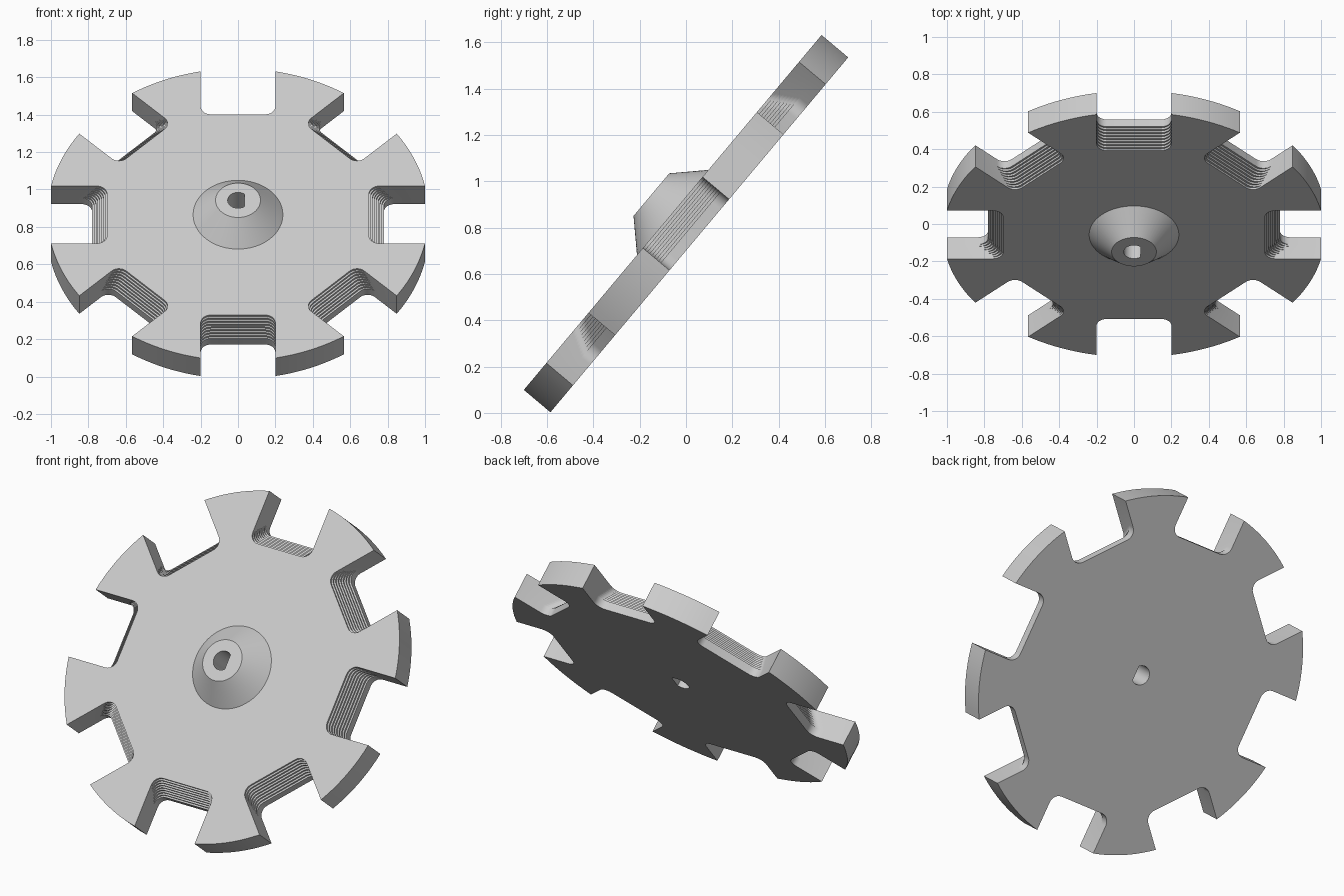
import bpy, bmesh
from math import sin, cos, pi, radians, asin, hypot

cube = bpy.data.objects.get("Cube")
if cube:
    bpy.data.objects.remove(cube, do_unlink=True)

TILT, CENTRE_Z = radians(50), 0.817
HALF = 0.075                  # half thickness of the disc
NOTCHES, HALF_W, TIP = 8, 0.2, 1.0
FILLET, FILLET_STEPS = 0.055, 6
STEPS, STEP_IN, STEP_DOWN = 8, 0.01, 0.0125
SEG = 64

grey = bpy.data.materials.new("light_grey")
grey.use_nodes = True
colour = (0.6, 0.6, 0.6, 1)
grey.diffuse_color = colour
grey.node_tree.nodes["Principled BSDF"].inputs["Base Color"].default_value = colour


def ring(bm, points, z):
    return [bm.verts.new((x, y, z)) for x, y in points]


def bridge(bm, a, b, keep=None):
    """Join two equal loops with quads, optionally only on kept edges."""
    n = len(a)
    for i in range(n):
        j = (i + 1) % n
        if keep is None or (keep[i] and keep[j]):
            bm.faces.new((a[i], a[j], b[j], b[i]))


def cap(bm, outer, inner, up):
    """Fill the flat area between an outline and a hole."""
    edges = []
    for loop in (outer, inner):
        for v, w in zip(loop, loop[1:] + loop[:1]):
            edges.append(bm.edges.get((v, w)) or bm.edges.new((v, w)))
    bmesh.ops.triangle_fill(bm, use_beauty=True, edges=edges, normal=(0, 0, up))


def finish(bm, name):
    bmesh.ops.recalc_face_normals(bm, faces=bm.faces[:])
    mesh = bpy.data.meshes.new(name)
    bm.to_mesh(mesh)
    bm.free()
    mesh.materials.append(grey)
    obj = bpy.data.objects.new(name, mesh)
    bpy.context.collection.objects.link(obj)
    obj.rotation_euler.x = TILT
    obj.location.z = CENTRE_Z
    bpy.ops.object.select_all(action='DESELECT')
    obj.select_set(True)
    bpy.context.view_layer.objects.active = obj
    bpy.ops.object.shade_smooth_by_angle(angle=radians(30))


def circle(r):
    return [(r * cos(2 * pi * i / SEG), r * sin(2 * pi * i / SEG)) for i in range(SEG)]


def d_hole():
    """Round shaft hole with one flat side."""
    return [(min(x, 0.035), y) for x, y in circle(0.055)]


def outline(floor):
    """Notched disc outline; also flags the points on the notch floors."""
    radius = hypot(TIP, HALF_W)
    half = asin(HALF_W / radius)
    points, flags = [], []
    for k in range(NOTCHES):
        a = k * 2 * pi / NOTCHES
        side = []
        for i in range(FILLET_STEPS + 1):
            t = pi / 2 * i / FILLET_STEPS
            side.append((floor + FILLET * (1 - sin(t)), -HALF_W + FILLET * (1 - cos(t))))
        notch = [(TIP, -HALF_W)] + side + [(u, -v) for u, v in reversed(side)] + [(TIP, HALF_W)]
        points += [(u * cos(a) - v * sin(a), u * sin(a) + v * cos(a)) for u, v in notch]
        flags += [False] + [True] * (2 * len(side)) + [False]
        span = 2 * pi / NOTCHES - 2 * half
        for i in range(1, 10):
            b = a + half + span * i / 10
            points.append((radius * cos(b), radius * sin(b)))
            flags.append(False)
    return points, flags


# Notched disc, with stepped notch floors towards the front
bm = bmesh.new()
z = HALF
points, floor_flags = outline(0.7)
front = current = ring(bm, points, z)
for k in range(STEPS):
    z -= STEP_DOWN
    lower = ring(bm, points, z)
    bridge(bm, current, lower)
    points, _ = outline(0.7 + STEP_IN * (k + 1))
    # Points off the floors are shared between neighbouring layers
    current = [ring(bm, [p], z)[0] if f else v
               for p, f, v in zip(points, floor_flags, lower)]
    bridge(bm, lower, current, floor_flags)
back = ring(bm, points, -HALF)
bridge(bm, current, back)
hole_front, hole_back = ring(bm, d_hole(), HALF), ring(bm, d_hole(), -HALF)
bridge(bm, hole_front, hole_back)
cap(bm, front, hole_front, 1)
cap(bm, back, hole_back, -1)
finish(bm, "notched_disc")

# Conical hub with the shaft hole
bm = bmesh.new()
TOP = HALF + 0.12
loops = [ring(bm, d_hole(), HALF), ring(bm, d_hole(), TOP),
         ring(bm, circle(0.12), TOP), ring(bm, circle(0.24), HALF)]
for a, b in zip(loops, loops[1:] + loops[:1]):
    bridge(bm, a, b)
finish(bm, "conical_hub")
